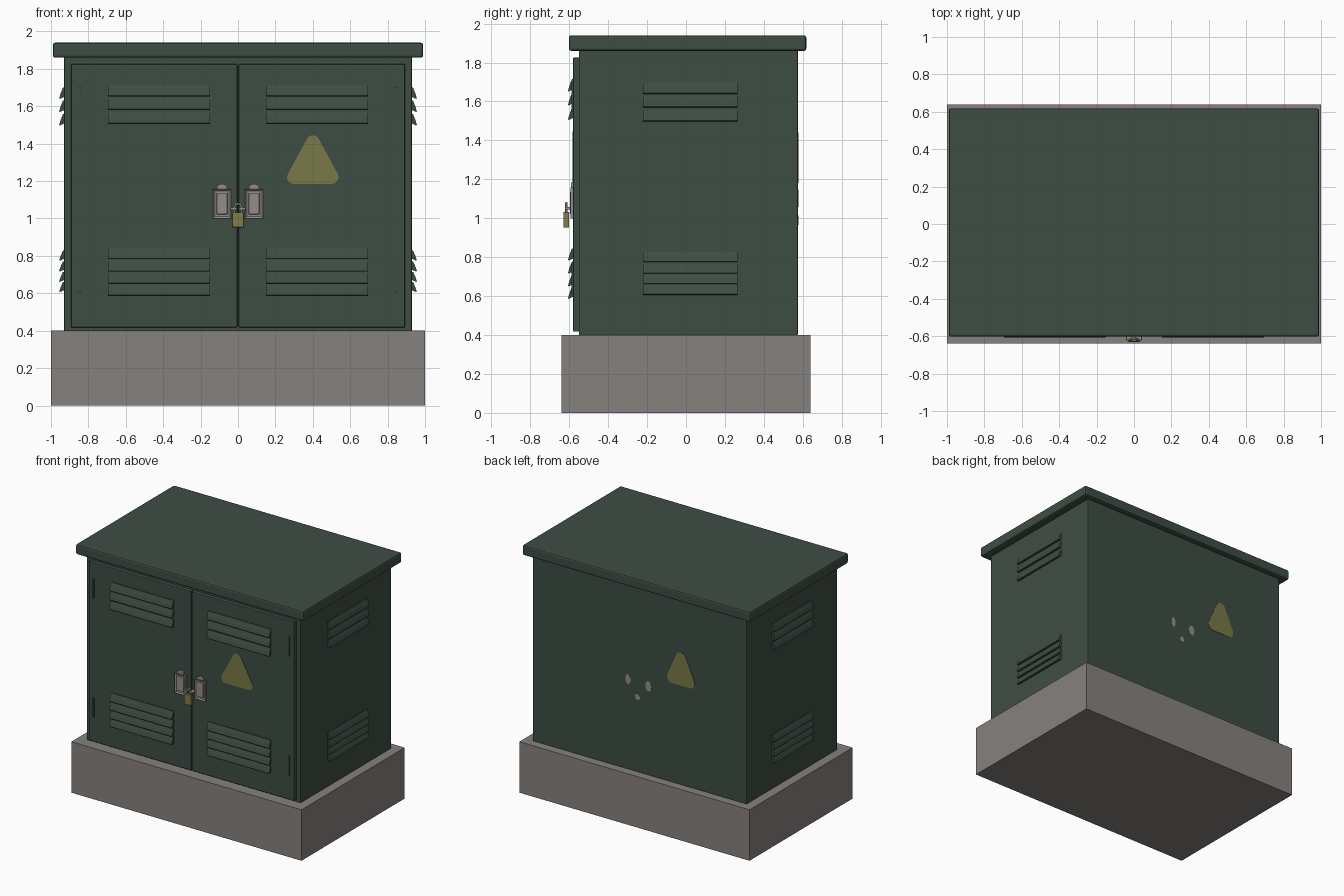
import bpy, bmesh, math
from mathutils import Vector

if "Cube" in bpy.data.objects:
    bpy.data.objects.remove(bpy.data.objects["Cube"])

def material(name, rgb):
    m = bpy.data.materials.new(name)
    m.diffuse_color = (*rgb, 1)
    m.use_nodes = True
    m.node_tree.nodes["Principled BSDF"].inputs["Base Color"].default_value = m.diffuse_color
    return m

GREEN = material("dark green paint", (0.048, 0.074, 0.057))
GREY = material("concrete grey", (0.24, 0.22, 0.21))
STEEL = material("steel grey", (0.29, 0.27, 0.255))
YELLOW = material("warning yellow", (0.19, 0.19, 0.065))
BRASS = material("padlock brass", (0.22, 0.20, 0.07))
X, Y, Z = Vector((1, 0, 0)), Vector((0, 1, 0)), Vector((0, 0, 1))

def finish(name, bm, mat, bevel=0, segments=2):
    bmesh.ops.recalc_face_normals(bm, faces=bm.faces)
    me = bpy.data.meshes.new(name)
    bm.to_mesh(me)
    bm.free()
    ob = bpy.data.objects.new(name, me)
    bpy.context.collection.objects.link(ob)
    me.materials.append(mat)
    if bevel:
        b = ob.modifiers.new("bevel", 'BEVEL')
        b.width, b.segments = bevel, segments
    return ob

def box_bm(lo, hi):
    bm = bmesh.new()
    bmesh.ops.create_cube(bm, size=1)
    lo, hi = Vector(lo), Vector(hi)
    for v in bm.verts:
        v.co = Vector([(lo[i] + hi[i]) / 2 + v.co[i] * (hi[i] - lo[i]) for i in range(3)])
    return bm

def box(name, lo, hi, mat, bevel=0, segments=2):
    return finish(name, box_bm(lo, hi), mat, bevel, segments)

def prism(name, pts, origin, u, v, sweep, mat):
    """Outline pts in the u/v plane, extruded along the sweep vector."""
    bm = bmesh.new()
    f = bm.faces.new([bm.verts.new(Vector(origin) + u * a + v * b) for a, b in pts])
    ext = bmesh.ops.extrude_face_region(bm, geom=[f])
    bmesh.ops.translate(bm, vec=sweep, verts=[g for g in ext['geom'] if isinstance(g, bmesh.types.BMVert)])
    return finish(name, bm, mat)

def louvres(name, start, along, out, tops, height, depth):
    """Hooded slats, leaning outwards towards their lower edge."""
    prof = [(-0.004, 0), (0.006, 0), (depth * 0.7, -height * 0.5), (depth, -height * 0.93),
            (depth - 0.003, -height), (-0.004, -height + 0.012)]
    for i, z in enumerate(tops):
        prism(f"{name}_{i + 1}", prof, (start[0], start[1], z), out, Z, along, GREEN)

def ellipse(rx, rz, n=14):
    return [(rx * math.cos(2 * math.pi * i / n), rz * math.sin(2 * math.pi * i / n)) for i in range(n)]

def rounded_triangle(w, h, r):
    pts = []
    for cx, cz, a0 in ((-w / 2 + r, r, 150), (w / 2 - r, r, 270), (0, h - r, 30)):
        pts += [(cx + r * math.cos(math.radians(a0 + 20 * k)),
                 cz + r * math.sin(math.radians(a0 + 20 * k))) for k in range(7)]
    return pts

# Plinth, cabinet body and roof
box("concrete_plinth", (-1, -0.64, 0), (1, 0.64, 0.40), GREY)
box("cabinet_body", (-0.93, -0.55, 0.40), (0.93, 0.575, 1.87), GREEN, 0.004)
box("roof", (-0.99, -0.602, 1.86), (0.99, 0.618, 1.94), GREEN, 0.012)

TOP = (1.715, 1.643, 1.568)
LOW = (0.845, 0.778, 0.712, 0.648)
for side, s in (("left", -1), ("right", 1)):
    # Door leaf with louvres and hinges
    x0, x1 = sorted((s * 0.004, s * 0.892))
    box(side + "_door", (x0, -0.58, 0.418), (x1, -0.545, 1.825), GREEN, 0.004)
    lx = 0.15 if s > 0 else -0.695
    louvres(side + "_door_upper_louvre", (lx, -0.58), X * 0.545, -Y, TOP, 0.063, 0.026)
    louvres(side + "_door_lower_louvre", (lx, -0.58), X * 0.545, -Y, LOW, 0.062, 0.026)
    for k, z in (("upper", 1.545), ("lower", 0.61)):
        box(f"{side}_{k}_hinge", (s * 0.849 - 0.007, -0.588, z), (s * 0.849 + 0.007, -0.575, z + 0.155), GREEN, 0.003)

    # Side wall louvres
    sx = s * 0.93
    louvres(side + "_wall_upper_louvre", (sx, -0.22), Y * 0.485, X * s, (1.70, 1.63, 1.558), 0.061, 0.026)
    louvres(side + "_wall_lower_louvre", (sx, -0.22), Y * 0.485, X * s, (0.828, 0.770, 0.715, 0.66), 0.054, 0.026)

    # Recessed door handle: rim, lever and top tab
    hx = s * 0.0855
    bm = box_bm((hx - 0.0485, -0.594, 1.0), (hx + 0.0485, -0.578, 1.157))
    front = min(bm.faces, key=lambda f: f.calc_center_median().y)
    bmesh.ops.inset_region(bm, faces=[front], thickness=0.014)
    bmesh.ops.translate(bm, vec=Y * 0.008, verts=front.verts)
    finish(side + "_handle_rim", bm, STEEL)
    box(side + "_handle_lever", (hx - 0.029, -0.596, 1.022), (hx + 0.029, -0.58, 1.137), STEEL, 0.004)
    tab = [(0.028 * math.cos(math.pi * i / 8), 0.022 * math.sin(math.pi * i / 8)) for i in range(9)]
    tab = [(0.028, -0.01)] + tab + [(-0.028, -0.01)]
    prism(side + "_handle_tab", tab, (hx, -0.592, 1.163), X, Z, Y * 0.014, STEEL)

    # Hasp lug reaching the padlock
    x0, x1 = sorted((s * 0.006, s * 0.042))
    box(side + "_hasp", (x0, -0.622, 1.045), (x1, -0.578, 1.058), STEEL, 0.002)

# Padlock with curved shackle
box("padlock_body", (-0.031, -0.630, 0.952), (0.031, -0.600, 1.032), BRASS, 0.004)
cu = bpy.data.curves.new("padlock_shackle", 'CURVE')
cu.dimensions, cu.bevel_depth, cu.bevel_resolution = '3D', 0.006, 2
path = [(0.018, 1.025)] + [(0.018 * math.cos(math.pi * i / 8), 1.06 + 0.018 * math.sin(math.pi * i / 8))
                           for i in range(9)] + [(-0.018, 1.025)]
sp = cu.splines.new('POLY')
sp.points.add(len(path) - 1)
for p, (x, z) in zip(sp.points, path):
    p.co = (x, -0.615, z, 1)
cu.materials.append(STEEL)
bpy.context.collection.objects.link(bpy.data.objects.new("padlock_shackle", cu))

# Warning triangles, front and back
prism("front_warning_triangle", rounded_triangle(0.275, 0.26, 0.036), (0.40, -0.583, 1.185), X, Z, Y * 0.005, YELLOW)
prism("back_warning_triangle", rounded_triangle(0.24, 0.26, 0.045), (-0.36, 0.573, 1.18), X, Z, Y * 0.005, YELLOW)

# Worn patches on the back wall
for i, (x, z, rx, rz) in enumerate(((0.10, 1.11, 0.022, 0.04), (-0.077, 1.10, 0.026, 0.042), (0.018, 0.99, 0.022, 0.024))):
    prism(f"back_patch_{i + 1}", ellipse(rx, rz), (x, 0.573, z), X, Z, Y * 0.004, STEEL)
